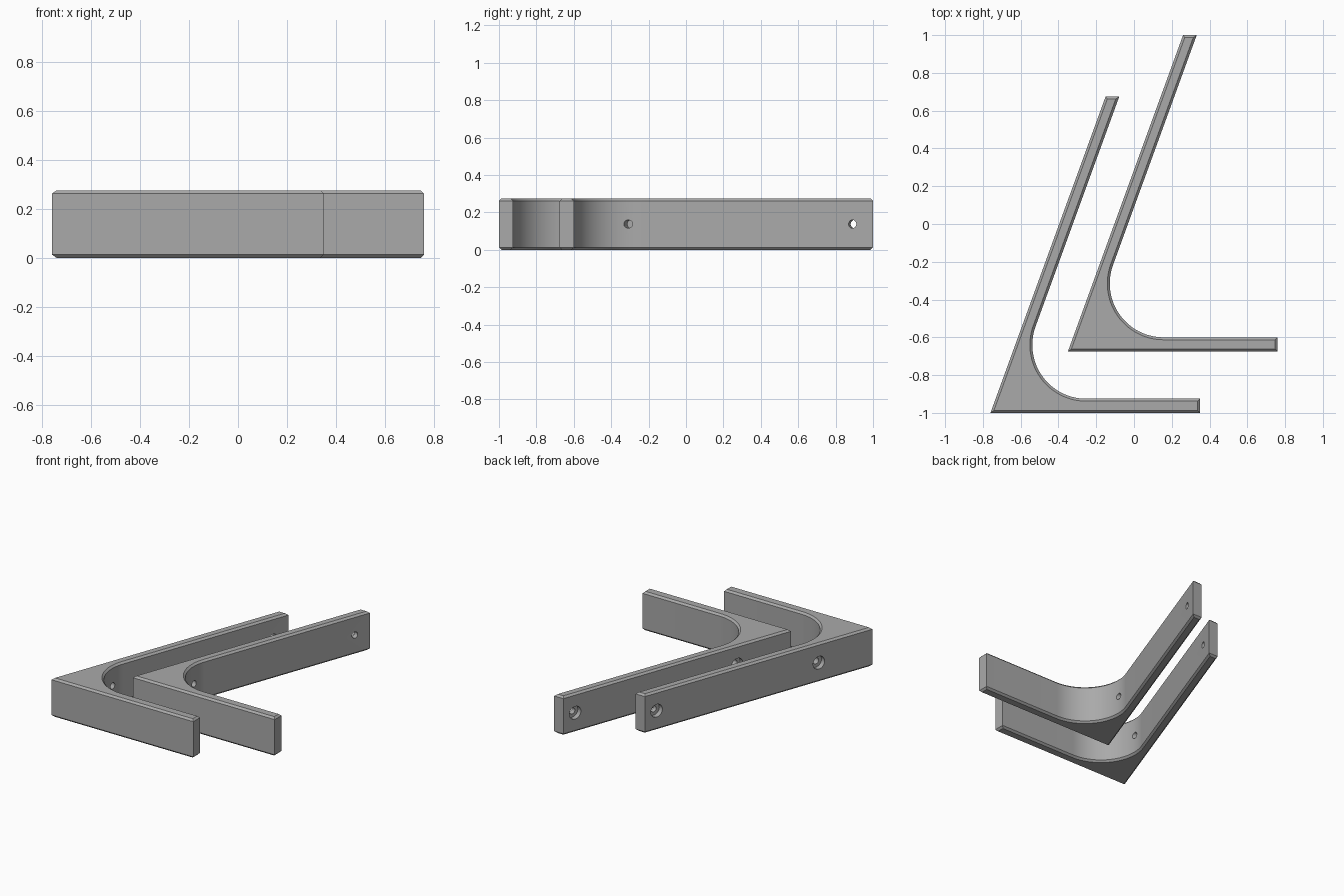
import bpy, bmesh, math
from mathutils import Vector, Matrix

if "Cube" in bpy.data.objects:
    bpy.data.objects.remove(bpy.data.objects["Cube"])

HEIGHT, THICK, LENGTH, RADIUS = 0.275, 0.075, 1.11, 0.285
DEPTH_Y, CHAMFER = 1.675, 0.013
ANGLE = math.radians(70)
along = Vector((math.cos(ANGLE), math.sin(ANGLE), 0))     # long arm direction
inward = Vector((math.sin(ANGLE), -math.cos(ANGLE), 0))   # through the long arm
ARM = 0.068                                               # long arm thickness

grey = bpy.data.materials.new("grey")
grey.diffuse_color = (0.40, 0.40, 0.40, 1)
grey.use_nodes = True
grey.node_tree.nodes["Principled BSDF"].inputs["Base Color"].default_value = grey.diffuse_color


def bracket_outline():
    """Sharp outer corner, two arms, round inner fillet."""
    # Fillet centre lies one radius away from both inner arm edges
    cy = THICK + RADIUS
    cx = (ARM + RADIUS + cy * math.cos(ANGLE)) / math.sin(ANGLE)
    slope = 1 / math.tan(ANGLE)
    width = ARM / math.sin(ANGLE)
    pts = [(0, 0), (LENGTH, 0), (LENGTH, THICK)]
    steps = 28
    start, end = math.radians(270), math.radians(160)
    for i in range(steps + 1):
        a = start + (end - start) * i / steps
        pts.append((cx + RADIUS * math.cos(a), cy + RADIUS * math.sin(a)))
    pts += [(DEPTH_Y * slope + width, DEPTH_Y), (DEPTH_Y * slope, DEPTH_Y)]
    return pts


def cylinder(name, centre, radius, depth):
    """Hidden drill shape across the long arm."""
    bm = bmesh.new()
    rot = inward.to_track_quat('Z', 'Y').to_matrix().to_4x4()
    bmesh.ops.create_cone(bm, cap_ends=True, segments=32, radius1=radius,
                          radius2=radius, depth=depth,
                          matrix=Matrix.Translation(centre) @ rot)
    me = bpy.data.meshes.new(name)
    bm.to_mesh(me)
    bm.free()
    me.materials.append(grey)
    ob = bpy.data.objects.new(name, me)
    bpy.context.collection.objects.link(ob)
    ob.hide_render = True
    return ob


def make_bracket(name, origin):
    # Solid bracket with chamfered rims
    bm = bmesh.new()
    base = bm.faces.new([bm.verts.new((x, y, 0)) for x, y in bracket_outline()])
    ext = bmesh.ops.extrude_face_region(bm, geom=[base])
    top = [g for g in ext["geom"] if isinstance(g, bmesh.types.BMVert)]
    bmesh.ops.translate(bm, verts=top, vec=(0, 0, HEIGHT))
    bmesh.ops.recalc_face_normals(bm, faces=bm.faces)
    rims = [e for e in bm.edges if abs(e.verts[0].co.z - e.verts[1].co.z) < 1e-5]
    bmesh.ops.bevel(bm, geom=rims, offset=CHAMFER, segments=1, affect='EDGES')
    me = bpy.data.meshes.new(name)
    bm.to_mesh(me)
    bm.free()
    me.materials.append(grey)
    ob = bpy.data.objects.new(name, me)
    bpy.context.collection.objects.link(ob)

    # Screw holes with wider recesses on the outer face
    drills = []
    for dist in (0.42, 1.69):
        p = along * dist + Vector((0, 0, HEIGHT / 2))
        drills.append(cylinder("screw_hole_cutter", p + inward * 0.1, 0.022, 0.4))
        drills.append(cylinder("recess_cutter", p, 0.045, 0.07))
    for d in drills:
        mod = ob.modifiers.new("drill", 'BOOLEAN')
        mod.operation, mod.solver, mod.object = 'DIFFERENCE', 'EXACT', d
    bpy.context.view_layer.update()
    dg = bpy.context.evaluated_depsgraph_get()
    result = bpy.data.meshes.new_from_object(ob.evaluated_get(dg))
    ob.modifiers.clear()
    ob.data = result
    for d in drills:
        bpy.data.objects.remove(d)

    ob.location = origin
    bpy.ops.object.select_all(action='DESELECT')
    ob.select_set(True)
    bpy.context.view_layer.objects.active = ob
    bpy.ops.object.shade_smooth_by_angle(angle=math.radians(30))


make_bracket("left_bracket", (-0.76, -1.0, 0))
make_bracket("right_bracket", (-0.35, -0.675, 0))
